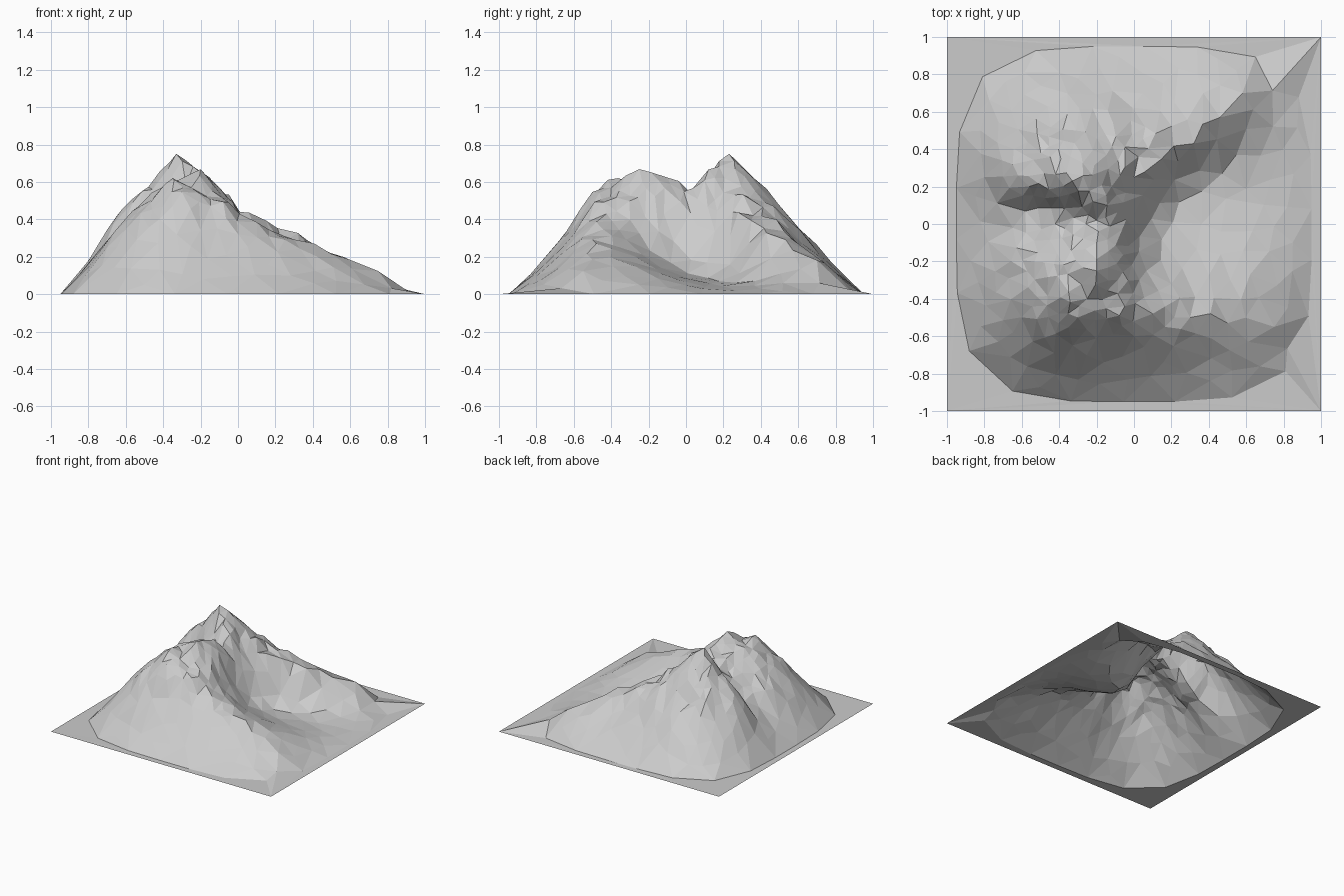
import bpy, bmesh, math, random
from mathutils import Vector, noise
from mathutils.geometry import delaunay_2d_cdt

if "Cube" in bpy.data.objects:
    bpy.data.objects.remove(bpy.data.objects["Cube"])

random.seed(7)

# Feature lines of the mountain: ridges, spurs and valleys as (x, y, z)
CREST = [(-.31, .5, .46), (-.34, .36, .62), (-.33, .23, .75), (-.22, .12, .66), (-.2, .02, .57),
         (-.2, -.1, .63), (-.2, -.25, .64), (-.25, -.4, .58), (-.3, -.5, .55)]
WEST_SPUR = [(-.33, .23, .75), (-.48, .27, .61), (-.62, .26, .47), (-.8, .25, .18)]
NORTH_WEST_SPUR = [(-.48, .27, .61), (-.5, .45, .46), (-.62, .62, .25)]
SOUTH_WEST_SPUR = [(-.3, -.5, .55), (-.5, -.5, .45), (-.68, -.6, .22)]
MID_WEST_SPUR = [(-.2, -.1, .63), (-.45, -.15, .52), (-.65, -.2, .34)]
NORTH_EAST_RIDGE = [(-.22, .12, .66), (-.12, .2, .57), (0, .25, .46), (.15, .35, .38),
                    (.32, .43, .32), (.46, .57, .24), (.58, .7, .19)]
SOUTH_EAST_RIDGE = [(-.25, -.4, .58), (-.05, -.44, .48), (.1, -.48, .38), (.3, -.5, .3),
                    (.5, -.53, .22), (.75, -.55, .12)]
HEADWALL_TOP = [(-.07, .06, .5), (-.08, -.1, .54), (-.07, -.28, .52)]
WEST_GULLY = [(-.2, .02, .57), (-.4, .06, .43), (-.6, .06, .28), (-.82, .05, .12)]
VALLEY = [(.03, -.02, .23), (.2, .1, .1), (.42, .18, .06), (.9, .1, .02)]
VALLEY_SIDE = [(.06, -.2, .28), (.32, -.27, .21), (.55, -.23, .15), (.75, -.25, .1)]
RIDGE_FOOT = [(.2, .2, .13), (.45, .36, .1), (.68, .52, .08)]
NORTH_SLOPE = [(-.3, .72, .24), (0, .65, .25), (.25, .68, .2)]
SOUTH_SLOPE = [(-.35, -.7, .26), (.1, -.7, .2), (.5, -.72, .11)]
FEATURES = [CREST, WEST_SPUR, NORTH_WEST_SPUR, SOUTH_WEST_SPUR, MID_WEST_SPUR,
            NORTH_EAST_RIDGE, SOUTH_EAST_RIDGE, HEADWALL_TOP, WEST_GULLY, VALLEY,
            VALLEY_SIDE, RIDGE_FOOT, NORTH_SLOPE, SOUTH_SLOPE]


def foot(i, n, r=.95):
    # Rounded-square outline where the slopes meet the flat base
    a = 2 * math.pi * i / n
    c, s = math.cos(a), math.sin(a)
    k = r / (c ** 4 + s ** 4) ** .25
    return (c * k, s * k, 0)


def densify(line, step=.1):
    pts = []
    for a, b in zip(line, line[1:]):
        a, b = Vector(a), Vector(b)
        n = max(1, round((b - a).xy.length / step))
        pts += [a.lerp(b, i / n) for i in range(n)]
    return pts + [Vector(line[-1])]


def solve(A, b):
    n = len(b)
    for i in range(n):
        p = max(range(i, n), key=lambda k: abs(A[k][i]))
        A[i], A[p], b[i], b[p] = A[p], A[i], b[p], b[i]
        for k in range(i + 1, n):
            f = A[k][i] / A[i][i]
            if f:
                for j in range(i, n):
                    A[k][j] -= f * A[i][j]
                b[k] -= f * b[i]
    x = [0] * n
    for i in reversed(range(n)):
        x[i] = (b[i] - sum(A[i][j] * x[j] for j in range(i + 1, n))) / A[i][i]
    return x


# Interpolate a height surface through all feature lines
control = []
for line in FEATURES + [[foot(i, 32) for i in range(33)]]:
    for p in densify(line):
        if all((p - q).xy.length > .03 for q in control):
            control.append(p)
weights = solve([[(p - q).xy.length for q in control] for p in control], [p.z for p in control])


def height(x, y):
    if x ** 4 + y ** 4 > .95 ** 4:
        return 0.0
    v = Vector((x, y))
    return max(0.0, sum(w * (v - p.xy).length for w, p in zip(weights, control)))


# Scatter points: dense on the rocky top, sparse on the lower slopes
pts = [Vector(c) for c in ((-1, -1), (1, -1), (1, 1), (-1, 1))]
pts += [Vector(foot(i + .3, 22)[:2]) for i in range(22)]
fixed = len(pts)
pts += [Vector(p[:2]) for line in (CREST, WEST_SPUR, NORTH_EAST_RIDGE, SOUTH_EAST_RIDGE) for p in line]
for _ in range(9000):
    v = Vector((random.uniform(-.93, .93), random.uniform(-.93, .93)))
    if v.x ** 4 + v.y ** 4 > .9 ** 4:
        continue
    gap = .125 - .075 * min(1, height(*v) / .45)
    if all((v - q).length > gap for q in pts):
        pts.append(v)

# Triangulate and raise, with craggy noise growing with height
verts2d, _, tris, *_ = delaunay_2d_cdt(pts, [], [], 0, 1e-4)
bm = bmesh.new()
verts = []
for v in verts2d:
    z = height(*v)
    rough = .045 * min(1, z / .45) ** 1.5
    if z < .72:
        z += rough * (noise.noise(Vector((v.x * 9, v.y * 9, 3))) + random.uniform(-.45, .45))
    verts.append(bm.verts.new((v.x, v.y, max(0, z))))
for t in tris:
    f = bm.faces.new([verts[i] for i in t])
    f.normal_update()
    if f.normal.z < 0:
        f.normal_flip()
mesh = bpy.data.meshes.new("mountain")
bm.to_mesh(mesh)
bm.free()
mountain = bpy.data.objects.new("mountain", mesh)
bpy.context.collection.objects.link(mountain)
